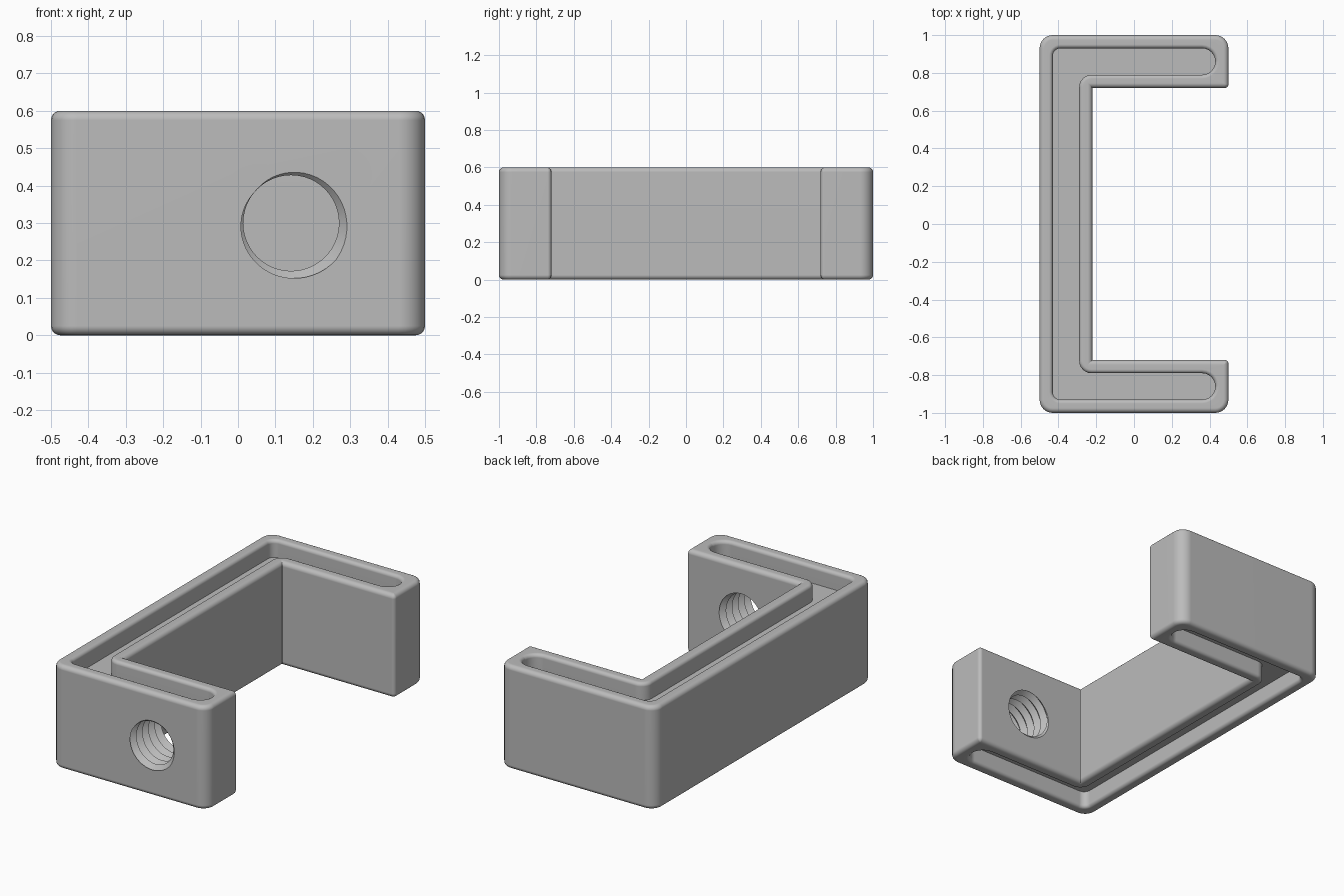
import bpy, bmesh, math
from mathutils import Vector

if "Cube" in bpy.data.objects:
    bpy.data.objects.remove(bpy.data.objects["Cube"], do_unlink=True)

HEIGHT, FILLET, RIM, DEPTH, STEPS = 0.6, 0.025, 0.02, 0.1, 6

grey = bpy.data.materials.new("plain grey")
grey.use_nodes = True
grey.diffuse_color = (0.5, 0.5, 0.5, 1)
grey.node_tree.nodes["Principled BSDF"].inputs["Base Color"].default_value = (0.5, 0.5, 0.5, 1)


def make_object(name, bm):
    bmesh.ops.recalc_face_normals(bm, faces=bm.faces)
    mesh = bpy.data.meshes.new(name)
    bm.to_mesh(mesh)
    bm.free()
    mesh.materials.append(grey)
    obj = bpy.data.objects.new(name, mesh)
    bpy.context.collection.objects.link(obj)
    return obj


def mirrored(half):
    """Complete a C outline from its front half."""
    return half + [(x, -y, r) for x, y, r in reversed(half)]


def outline(corners, inset):
    """Rounded right-angled outline, moved inward by inset."""
    pts = []
    for i, (x, y, r) in enumerate(corners):
        p = Vector((x, y))
        a = (p - Vector(corners[i - 1][:2])).normalized()
        b = (Vector(corners[(i + 1) % len(corners)][:2]) - p).normalized()
        left_a, left_b = Vector((-a.y, a.x)), Vector((-b.y, b.x))
        p = p + inset * (left_a + left_b)
        if r > 0.005:
            r = r - inset if left_a.dot(b) > 0 else r + inset
        r = max(r, 0.002)
        c = p - a * r + b * r
        for k in range(STEPS + 1):
            t = math.pi / 2 * k / STEPS
            pts.append(c - b * r * math.cos(t) + a * r * math.sin(t))
    return pts


# C-shaped body: one loft from the bottom groove, round the outside, to the top groove
body_shape = mirrored([(-0.22, 0.72, 0), (0.5, 0.72, 0.02), (0.5, 1, 0.07), (-0.5, 1, 0.07)])
groove_shape = mirrored([(-0.29, 0.79, 0.065), (0.43, 0.79, 0.069),
                         (0.43, 0.93, 0.069), (-0.43, 0.93, 0.04)])

quarter = [math.pi / 2 * k / 5 for k in range(6)]
top = [(body_shape, FILLET * (1 - math.cos(t)), HEIGHT - FILLET * (1 - math.sin(t))) for t in quarter]
top += [(groove_shape, -RIM * (1 - math.sin(t)), HEIGHT - RIM * (1 - math.cos(t))) for t in quarter]
top.append((groove_shape, 0, HEIGHT - DEPTH))
bottom = [(shape, inset, HEIGHT - z) for shape, inset, z in reversed(top)]

bm = bmesh.new()
rings = [[bm.verts.new((p.x, p.y, z)) for p in outline(shape, inset)]
         for shape, inset, z in bottom + top]
for lower, upper in zip(rings, rings[1:]):
    for i in range(len(lower)):
        bm.faces.new((lower[i - 1], lower[i], upper[i], upper[i - 1]))
bm.faces.new(rings[0])
bm.faces.new(rings[-1])
body = make_object("clamp_frame", bm)

# Threaded cutter for the screw hole in the front arm
CX, CZ, MINOR, MAJOR, PITCH, SEG, TURNS = 0.142, 0.3, 0.128, 0.155, 0.056, 48, 8
start = -1 + 6.39 * PITCH
bm = bmesh.new()


def helix(radius, shift):
    verts = []
    for k in range(SEG * TURNS + 1):
        t = 2 * math.pi * k / SEG
        y = start - PITCH * (k / SEG + shift)
        verts.append(bm.verts.new((CX + radius * math.cos(t), y, CZ + radius * math.sin(t))))
    return verts


crest, root = helix(MINOR, 0), helix(MAJOR, 0.5)
for k in range(SEG * TURNS):
    bm.faces.new((crest[k], crest[k + 1], root[k + 1], root[k]))
    if k + SEG < SEG * TURNS:
        bm.faces.new((root[k], root[k + 1], crest[k + SEG + 1], crest[k + SEG]))
# Close both ends with fans
for loop, y in ((crest[:SEG + 1] + [root[0]], start + 0.02),
                (root[-SEG - 1:] + [crest[-1]], start - PITCH * (TURNS + 1))):
    apex = bm.verts.new((CX, y, CZ))
    for i in range(len(loop)):
        bm.faces.new((loop[i - 1], loop[i], apex))
cutter = make_object("thread_cutter", bm)
cutter.hide_render = True

cut = body.modifiers.new("screw_hole", "BOOLEAN")
cut.operation = "DIFFERENCE"
cut.solver = "EXACT"
cut.object = cutter
bpy.ops.object.select_all(action="DESELECT")
bpy.context.view_layer.objects.active = body
body.select_set(True)
bpy.ops.object.modifier_apply(modifier=cut.name)
bpy.data.objects.remove(cutter, do_unlink=True)

# Smooth fillets, flat large faces
bpy.ops.object.shade_smooth_by_angle(angle=math.radians(30))
weighted = body.modifiers.new("flat_faces", "WEIGHTED_NORMAL")
weighted.keep_sharp = True
